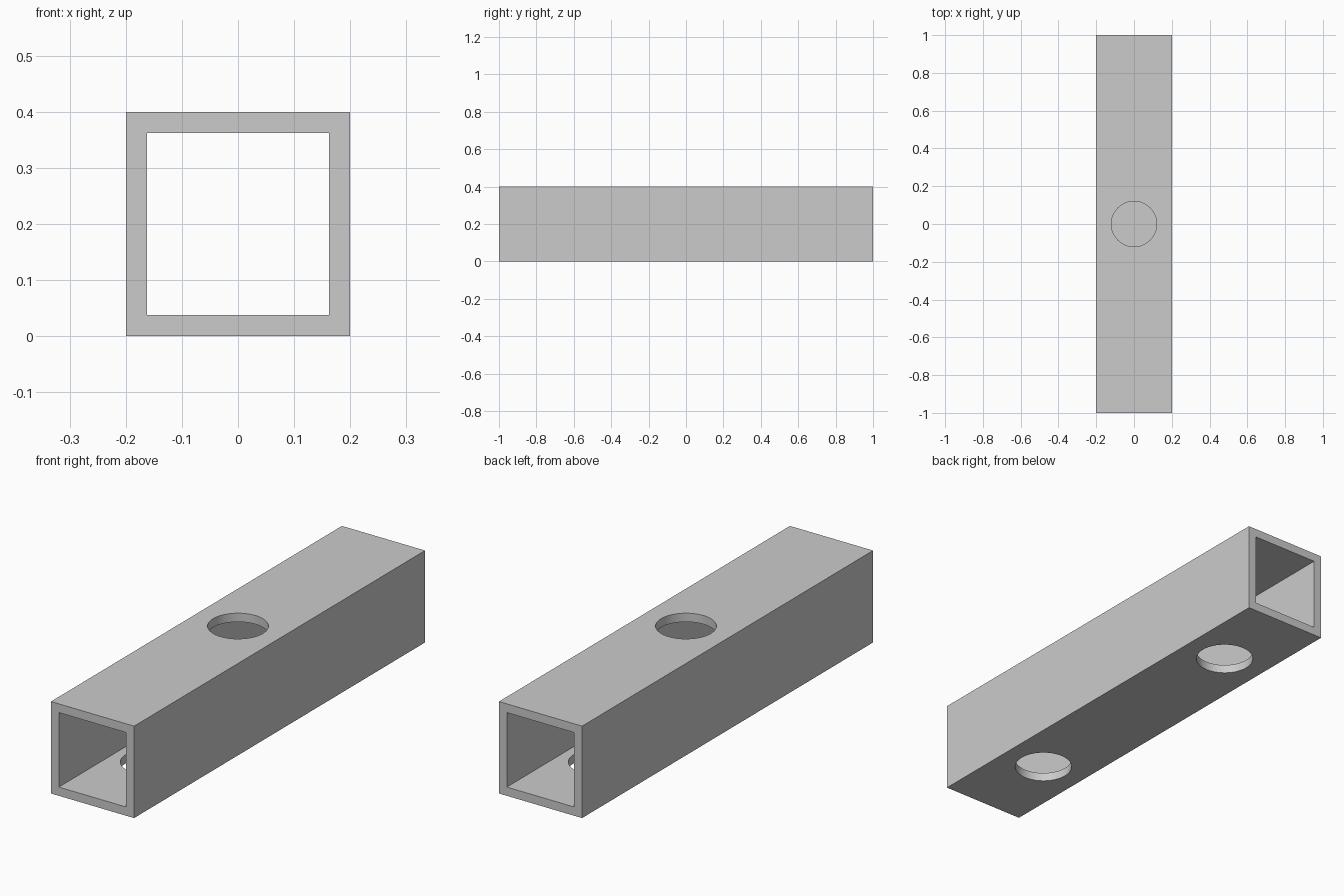
import bpy, bmesh, math

default = bpy.data.objects.get("Cube")
if default:
    bpy.data.objects.remove(default, do_unlink=True)

LENGTH, WIDTH, WALL = 2.0, 0.4, 0.038
HOLE_RADIUS, HOLE_SPACING = 0.12, 0.6


def square(half):
    return [(-half, -half), (half, -half), (half, half), (-half, half)]


# Square tube: outer and inner profiles joined at the ends
bm = bmesh.new()
rings = {}
for name, half in (("outer", WIDTH / 2), ("inner", WIDTH / 2 - WALL)):
    for end in (-1, 1):
        rings[name, end] = [bm.verts.new((x, end * LENGTH / 2, z + WIDTH / 2))
                            for x, z in square(half)]


def bridge(a, b):
    for i in range(4):
        j = (i + 1) % 4
        bm.faces.new((a[i], a[j], b[j], b[i]))


bridge(rings["outer", -1], rings["outer", 1])
bridge(rings["inner", -1], rings["inner", 1])
for end in (-1, 1):
    bridge(rings["outer", end], rings["inner", end])
bmesh.ops.recalc_face_normals(bm, faces=bm.faces)
mesh = bpy.data.meshes.new("square_tube")
bm.to_mesh(mesh)
bm.free()
tube = bpy.data.objects.new("square_tube", mesh)
bpy.context.collection.objects.link(tube)


# Round holes: one in the top wall, two in the bottom wall
def cut_hole(y, z):
    bpy.ops.mesh.primitive_cylinder_add(vertices=64, radius=HOLE_RADIUS,
                                        depth=WALL * 4, location=(0, y, z))
    cutter = bpy.context.object
    cutter.name = "hole_cutter"
    cutter.hide_render = True
    mod = tube.modifiers.new("hole", 'BOOLEAN')
    mod.operation = 'DIFFERENCE'
    mod.solver = 'EXACT'
    mod.object = cutter
    bpy.ops.object.select_all(action='DESELECT')
    tube.select_set(True)
    bpy.context.view_layer.objects.active = tube
    bpy.ops.object.modifier_apply(modifier=mod.name)
    bpy.data.objects.remove(cutter, do_unlink=True)


cut_hole(0, WIDTH)
for side in (-1, 1):
    cut_hole(side * HOLE_SPACING, 0)

# Smooth hole walls, crisp tube edges
bpy.ops.object.shade_smooth_by_angle(angle=math.radians(30))
